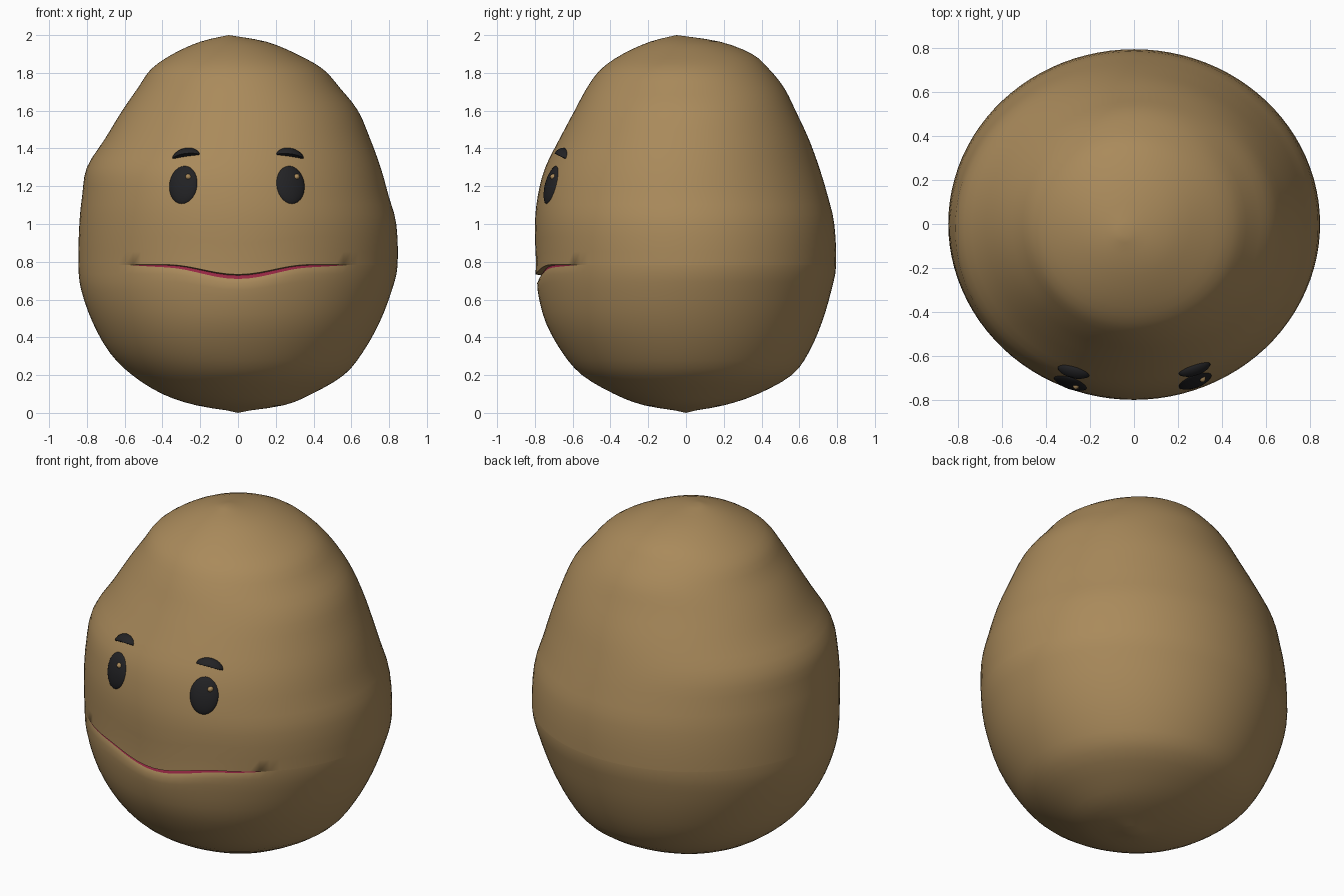
import bpy, bmesh, math
from mathutils import Vector
from mathutils.bvhtree import BVHTree

if "Cube" in bpy.data.objects:
    bpy.data.objects.remove(bpy.data.objects["Cube"])


def material(name, rgb):
    m = bpy.data.materials.new(name)
    m.diffuse_color = (*rgb, 1)
    m.use_nodes = True
    m.node_tree.nodes["Principled BSDF"].inputs["Base Color"].default_value = m.diffuse_color
    return m


SKIN = material("potato_brown", (0.40, 0.255, 0.105))
BLACK = material("soft_black", (0.016, 0.016, 0.018))
RED = material("mouth_red", (0.30, 0.02, 0.055))


def finish(name, bm, mats, angle=40):
    bmesh.ops.recalc_face_normals(bm, faces=bm.faces)
    me = bpy.data.meshes.new(name)
    bm.to_mesh(me)
    for m in mats:
        me.materials.append(m)
    ob = bpy.data.objects.new(name, me)
    bpy.context.collection.objects.link(ob)
    bpy.ops.object.select_all(action='DESELECT')
    ob.select_set(True)
    bpy.context.view_layer.objects.active = ob
    bpy.ops.object.shade_smooth_by_angle(angle=math.radians(angle))
    return ob


# Body outline: height, then reach to the left, right, front and back
PROFILE = [
    (0.005, 0.00, 0.00, 0.00, 0.00), (0.04, 0.22, 0.24, 0.22, 0.20),
    (0.10, 0.40, 0.39, 0.38, 0.38), (0.20, 0.56, 0.56, 0.55, 0.56),
    (0.32, 0.68, 0.66, 0.655, 0.65), (0.48, 0.77, 0.75, 0.74, 0.72),
    (0.65, 0.83, 0.815, 0.78, 0.77), (0.785, 0.845, 0.845, 0.79, 0.795),
    (1.00, 0.84, 0.838, 0.80, 0.785), (1.15, 0.825, 0.797, 0.785, 0.75),
    (1.30, 0.80, 0.755, 0.745, 0.705), (1.45, 0.705, 0.70, 0.67, 0.65),
    (1.60, 0.613, 0.635, 0.59, 0.58), (1.72, 0.53, 0.54, 0.525, 0.52),
    (1.82, 0.46, 0.45, 0.45, 0.44), (1.90, 0.345, 0.31, 0.335, 0.35),
    (1.965, 0.20, 0.15, 0.19, 0.18), (2.0, 0.05, -0.05, 0.05, -0.05)]
STEPS, SEGS, MOUTH = 3, 96, 0.785


def sample(i, t):
    p = [Vector(PROFILE[min(max(i + k, 0), len(PROFILE) - 1)]) for k in (-1, 0, 1, 2)]
    return 0.5 * (2 * p[1] + (p[2] - p[0]) * t
                  + (2 * p[0] - 5 * p[1] + 4 * p[2] - p[3]) * t * t
                  + (3 * p[1] - p[0] - 3 * p[2] + p[3]) * t ** 3)


# Each row carries an inset and a drop that shape the mouth crease
rows = []
for i in range(len(PROFILE) - 1):
    for s in range(STEPS):
        r = sample(i, s / STEPS)
        if PROFILE[i][0] == MOUTH and s == 0:
            rows += [(r, 0.012, 0.022, 0.002), (r, 0.024, 0.004, 0.001), (r, -0.006, 0, 0)]
        else:
            rows.append((r, 0, 0, 0))

bm = bmesh.new()
rings = []
for r, inset, drop, gap in rows[1:]:
    z, left, right, front, back = r
    ring = []
    for k in range(SEGS):
        a = 2 * math.pi * k / SEGS
        x = (right - left) / 2 + (right + left) / 2 * math.cos(a)
        y = (back - front) / 2 + (back + front) / 2 * math.sin(a)
        v = Vector((x, y, z - gap))
        if y < 0:
            taper = max(0, 1 - (x / 0.58) ** 2)
            dip = 0.5 + 0.5 * math.cos(math.pi * min(abs(x) / 0.38, 1))
            v.z -= drop * taper + 0.052 * dip * math.exp(-((z - MOUTH) / 0.22) ** 2)
            v.y += inset * taper
        ring.append(bm.verts.new(v))
    rings.append(ring)
for j in range(len(rings) - 1):
    a, b = rings[j], rings[j + 1]
    lip = rows[j + 1][2] > 0.01
    for k in range(SEGS):
        n = (k + 1) % SEGS
        f = bm.faces.new((a[k], a[n], b[n], b[k]))
        c = f.calc_center_median()
        if lip and c.y < 0 and abs(c.x) < 0.56:
            f.material_index = 1
# Rounded ends
for ring, pole in ((rings[0], (0, 0, 0)), (rings[-1], (-0.05, -0.05, 2.0))):
    p = bm.verts.new(pole)
    for k in range(SEGS):
        bm.faces.new((ring[k], ring[(k + 1) % SEGS], p))
bmesh.ops.recalc_face_normals(bm, faces=bm.faces)
tree = BVHTree.FromBMesh(bm)
finish("body", bm, [SKIN, RED])


def on_body(x, z, out):
    hit, normal, _, _ = tree.ray_cast(Vector((x, -2, z)), Vector((0, 1, 0)))
    return hit + normal * out


# Domed pad laid on the body, with its outline given by a function of angle
def pad(name, mat, cx, cz, outline, height, segs=28, loops=6):
    bm = bmesh.new()
    centre = bm.verts.new(on_body(cx, cz, height))
    prev = None
    for j in range(1, loops + 1):
        q = math.sin(math.pi / 2 * j / loops)
        ring = []
        for k in range(segs):
            dx, dz = outline(2 * math.pi * k / segs)
            out = height * math.sqrt(max(0, 1 - q * q)) - 0.004 * q * q
            ring.append(bm.verts.new(on_body(cx + dx * q, cz + dz * q, out)))
        for k in range(segs):
            n = (k + 1) % segs
            if prev:
                bm.faces.new((prev[k], prev[n], ring[n], ring[k]))
            else:
                bm.faces.new((centre, ring[n], ring[k]))
        prev = ring
    finish(name, bm, [mat], 60)


for side, s, ex in (("left", -1, -0.29), ("right", 1, 0.278)):
    def eye(a):
        return 0.076 * math.cos(a) - s * 0.008 * math.sin(a), 0.103 * math.sin(a)

    def brow(a):
        c, h = math.cos(a), math.sin(a)
        return s * 0.073 * c, (0.036 if h > 0 else 0.008) * h - 0.011 * c + 0.008 * (1 - c * c)

    pad(side + "_eye", BLACK, ex, 1.207, eye, 0.018)
    pad(side + "_eyebrow", BLACK, s * 0.275, 1.358, brow, 0.03)
    # Small glint on the eye
    pad(side + "_eye_glint", SKIN, ex + 0.029, 1.247,
        lambda a: (0.018 * math.cos(a), 0.018 * math.sin(a)), 0.026, 14, 4)
